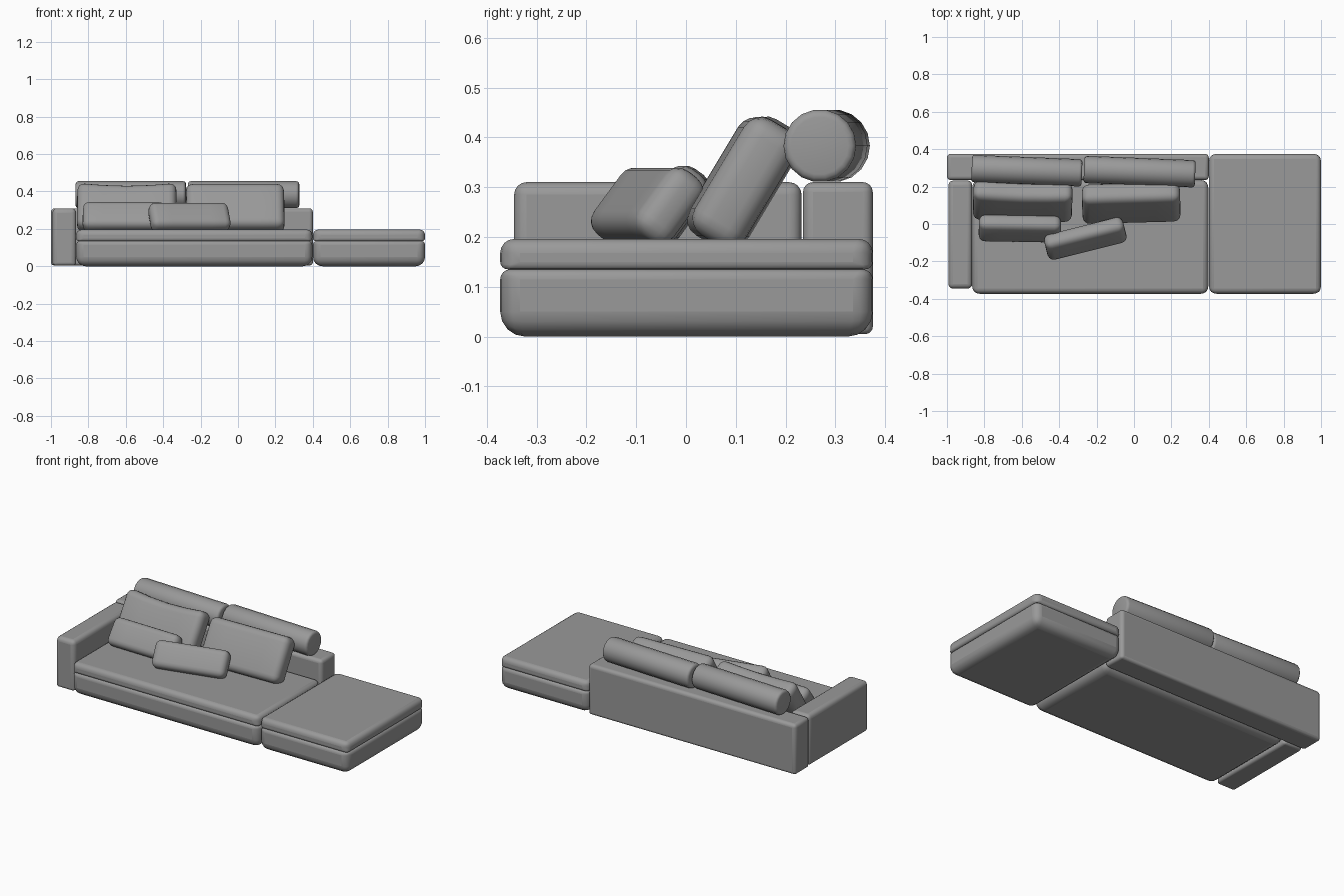
import bpy, bmesh
from math import radians, pi, cos
from mathutils import Matrix, Euler

cube = bpy.data.objects.get("Cube")
if cube:
    bpy.data.objects.remove(cube, do_unlink=True)

# One upholstery colour
fabric = bpy.data.materials.new("grey_fabric")
fabric.use_nodes = True
GREY = (0.32, 0.32, 0.32, 1)
fabric.diffuse_color = GREY
fabric.node_tree.nodes["Principled BSDF"].inputs["Base Color"].default_value = GREY


def finish(name, bm, loc, rot=(0, 0, 0)):
    bmesh.ops.recalc_face_normals(bm, faces=bm.faces)
    mesh = bpy.data.meshes.new(name)
    bm.to_mesh(mesh)
    bm.free()
    obj = bpy.data.objects.new(name, mesh)
    bpy.context.collection.objects.link(obj)
    mesh.materials.append(fabric)
    obj.location = loc
    obj.rotation_euler = Euler([radians(a) for a in rot])
    bpy.ops.object.select_all(action="DESELECT")
    obj.select_set(True)
    bpy.context.view_layer.objects.active = obj
    bpy.ops.object.shade_smooth_by_angle(angle=radians(35))
    return obj


def box(size):
    bm = bmesh.new()
    bmesh.ops.create_cube(bm, size=1)
    bmesh.ops.scale(bm, vec=size, verts=bm.verts)
    return bm


def block(name, x, y, z, top, sides, bottom):
    """Upright block with separate radii for its top, side and bottom edges."""
    ranges = (x, y, z)
    bm = box([b - a for a, b in ranges])
    weight = bm.edges.layers.float.new("bevel_weight_edge")
    for e in bm.edges:
        h = e.verts[0].co.z + e.verts[1].co.z
        r = sides if abs(h) < 0.001 else top if h > 0 else bottom
        e[weight] = r * 10
    obj = finish(name, bm, [(a + b) / 2 for a, b in ranges])
    mod = obj.modifiers.new("rounding", "BEVEL")
    mod.limit_method = "WEIGHT"
    mod.width = 0.1
    mod.segments = 4


def pillow(name, size, loc, rot, radius, sag=0.0):
    """Rounded cushion whose top edge can dip in the middle."""
    bm = box(size)
    bmesh.ops.bevel(bm, geom=bm.edges[:], offset=radius, segments=4,
                    profile=0.5, affect="EDGES")
    for f in (-0.25, 0, 0.25):
        bmesh.ops.bisect_plane(bm, geom=bm.verts[:] + bm.edges[:] + bm.faces[:],
                               plane_co=(f * size[0], 0, 0), plane_no=(1, 0, 0))
    for v in bm.verts:
        if v.co.z > 0:
            v.co.z -= sag * cos(pi * v.co.x / size[0])
    finish(name, bm, loc, rot)


def bolster(name, length, radius, loc, yaw):
    bm = bmesh.new()
    bmesh.ops.create_cone(bm, cap_ends=True, segments=18, radius1=radius,
                          radius2=radius, depth=length,
                          matrix=Matrix.Rotation(pi / 2, 4, "Y"))
    rims = [e for e in bm.edges if abs(e.verts[0].co.x - e.verts[1].co.x) < 0.001]
    bmesh.ops.bevel(bm, geom=rims, offset=0.015, segments=3,
                    profile=0.5, affect="EDGES")
    finish(name, bm, loc, (0, 0, yaw))


# Frame
block("backrest", (-1, 0.4), (0.235, 0.375), (0.005, 0.31), 0.02, 0.02, 0.015)
block("right_arm", (-0.992, -0.865), (-0.345, 0.232), (0.005, 0.31), 0.025, 0.025, 0.015)

# Seat and chaise: each a base with a mattress on top
for name, x, back in (("seat", (-0.865, 0.397), 0.235), ("chaise", (0.401, 1.0), 0.375)):
    y = (-0.373, back)
    block(name + "_base", x, y, (0, 0.135), 0.02, 0.04, 0.05)
    block(name + "_cushion", x, y, (0.135, 0.196), 0.028, 0.04, 0.015)

# Head bolsters
bolster("right_bolster", 0.59, 0.073, (-0.573, 0.285, 0.383), -2.3)
bolster("left_bolster", 0.595, 0.073, (0.03, 0.28, 0.383), -2.3)

# Back cushions leaning on the bolsters
pillow("right_back_cushion", (0.53, 0.115, 0.275), (-0.595, 0.122, 0.313),
       (-31, 0, -1.5), 0.04, 0.018)
pillow("left_back_cushion", (0.525, 0.118, 0.27), (-0.015, 0.112, 0.309),
       (-31, 0, 1.5), 0.04)

# Scatter pillows
pillow("right_scatter_pillow", (0.44, 0.09, 0.165), (-0.61, -0.025, 0.264),
       (-36, 0, -1), 0.035)
pillow("front_scatter_pillow", (0.435, 0.09, 0.16), (-0.26, -0.078, 0.262),
       (-37, 0, 14), 0.035)
